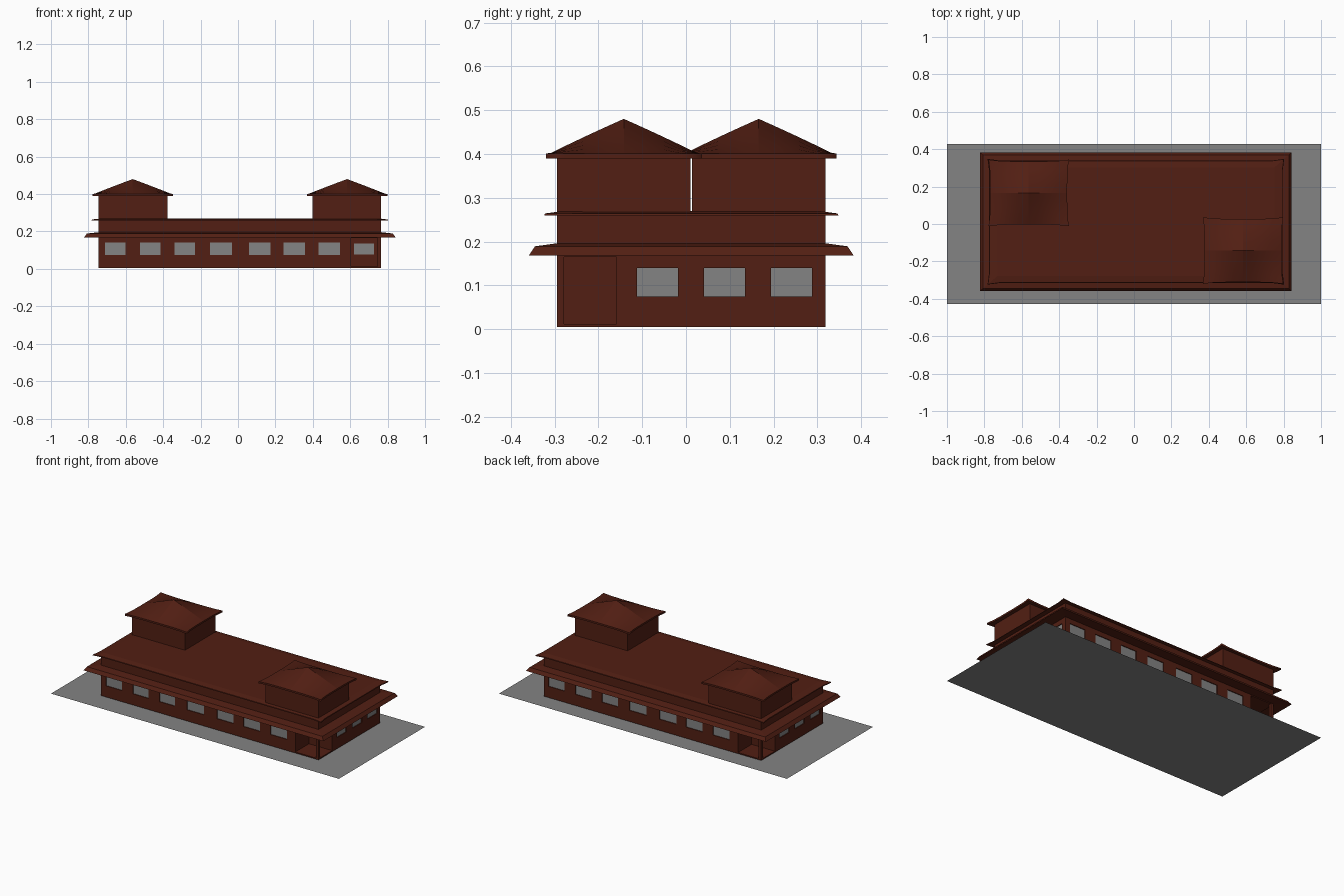
import bpy, bmesh, math
from mathutils import Vector, Matrix

if "Cube" in bpy.data.objects:
    bpy.data.objects.remove(bpy.data.objects["Cube"])

CX, CY = 0.010, 0.012          # building centre
HX, HY = 0.755, 0.306          # building half sizes
FLIP = Matrix.Rotation(math.pi, 4, 'Z')


def material(name, r, g, b):
    m = bpy.data.materials.new(name)
    m.diffuse_color = (r, g, b, 1)
    m.use_nodes = True
    m.node_tree.nodes["Principled BSDF"].inputs["Base Color"].default_value = m.diffuse_color
    return m


brick = material("dark_red_brown", 0.085, 0.0135, 0.0065)
grey = material("dark_grey", 0.228, 0.228, 0.228)


def finish(name, bm, mat=brick, paired=False):
    """Make an object; paired adds the copy turned half a circle."""
    bmesh.ops.recalc_face_normals(bm, faces=bm.faces)
    for i in range(2 if paired else 1):
        me = bpy.data.meshes.new(name)
        bm.to_mesh(me)
        me.materials.append(mat)
        if i:
            me.transform(FLIP)
        me.transform(Matrix.Translation((CX, CY, 0)))
        ob = bpy.data.objects.new(name + ("_back" if i else ""), me)
        bpy.context.collection.objects.link(ob)
    bm.free()
    return ob


def add_box(bm, x0, x1, y0, y1, z0, z1):
    m = Matrix.Translation(((x0 + x1) / 2, (y0 + y1) / 2, (z0 + z1) / 2))
    bmesh.ops.create_cube(bm, size=1, matrix=m @ Matrix.Diagonal((x1 - x0, y1 - y0, z1 - z0, 1)))


def box(name, *dims, **kw):
    bm = bmesh.new()
    add_box(bm, *dims)
    return finish(name, bm, **kw)


def ring(hx, hy, z, flare=0):
    """Rectangle whose corners stick out a little past its sides."""
    n = 0.06
    q = [(hx - flare, 0), (hx - flare, hy - n), (hx, hy), (hx - n, hy - flare), (0, hy - flare)]
    half = q[:4] + [(-x, y) for x, y in q[:0:-1]]
    return [Vector((x, y, z)) for x, y in half + [(-x, -y) for x, y in half]]


def loft(name, rings, cap=False):
    bm = bmesh.new()
    rows = [[bm.verts.new(p) for p in r] for r in rings]
    for a, b in zip(rows, rows[1:]):
        for i in range(len(a)):
            j = (i + 1) % len(a)
            bm.faces.new((a[i], a[j], b[j], b[i]))
    if cap:
        bm.faces.new(rows[-1])
    return finish(name, bm)


# Ground slab
bm = bmesh.new()
bmesh.ops.create_grid(bm, x_segments=1, y_segments=1, size=1,
                      matrix=Matrix.Translation((-CX, -CY, 0)) @ Matrix.Diagonal((1, 0.427, 1, 1)))
finish("ground_slab", bm, mat=grey)

# Window positions (centre, half width), front and right side
front = [(-0.666, .055), (-0.48, .055), (-0.295, .055), (-0.100, .059),
         (0.107, .058), (0.291, .057), (0.478, .057)]
side = [-0.077, 0.076, 0.229]
PORCH_X, PORCH_Y = 0.594, -0.171
wz0, wz1, d = 0.075, 0.14, 0.008

# Cutter: window recesses and open corner porches
cut = bmesh.new()
for x, w in front:
    add_box(cut, x - w, x + w, -HY - .1, -HY + d, wz0, wz1)
for y in side:
    add_box(cut, HX - d, HX + .1, y - .047, y + .047, wz0, wz1)
add_box(cut, PORCH_X, HX + .1, -HY - .1, PORCH_Y, 0.012, 0.165)
add_box(cut, 0.610, 0.717, PORCH_Y - .02, PORCH_Y + d, wz0 + .003, wz1 - .003)
geo = bmesh.ops.duplicate(cut, geom=cut.verts[:] + cut.edges[:] + cut.faces[:])["geom"]
bmesh.ops.rotate(cut, matrix=FLIP, verts=[v for v in geo if isinstance(v, bmesh.types.BMVert)])
cutter = finish("wall_cutter", cut)
cutter.hide_render = True
cutter.hide_viewport = True

# Ground floor walls
walls = box("ground_floor_walls", -HX, HX, -HY, HY, 0.005, 0.192)
mod = walls.modifiers.new("openings", 'BOOLEAN')
mod.object = cutter
mod.solver = 'EXACT'
mod.use_self = True

# Window panes, just in front of the recess backs
bm = bmesh.new()
for x, w in front:
    add_box(bm, x - w, x + w, -HY + d - .003, -HY + d + .002, wz0, wz1)
for y in side:
    add_box(bm, HX - d - .002, HX - d + .003, y - .047, y + .047, wz0, wz1)
add_box(bm, 0.610, 0.717, PORCH_Y + d - .003, PORCH_Y + d + .002, wz0 + .003, wz1 - .003)
finish("window_panes", bm, mat=grey, paired=True)

# Porch corner posts
box("porch_post", HX - .018, HX, -HY, -HY + .016, 0.005, 0.168, paired=True)

# Lower eave, upper storey and upper roof
loft("lower_eave", [ring(HX, HY, .17), ring(.833, .371, .168), ring(.818, .357, .189), ring(HX, HY, .196)])
box("upper_storey", -HX, HX, -HY, HY, 0.19, 0.26)
loft("upper_roof", [ring(HX, HY, .259), ring(.793, .336, .259, .008), ring(.791, .334, .264, .008),
                    ring(.74, .29, .27)], cap=True)

# Corner towers
TX, TY = 0.573, -0.154
box("tower_walls", TX - .185, TX + .182, TY - .152, TY + .152, 0.262, 0.395, paired=True)

# Tower roofs: a thin eave plate rising to a peak, ridges to the side middles
bm = bmesh.new()
bmesh.ops.create_grid(bm, x_segments=8, y_segments=8, size=1)
for e in bm.edges:
    m = (e.verts[0].co + e.verts[1].co) / 2
    e.smooth = not (abs(m.x) < 1e-4 or abs(m.y) < 1e-4 or e.is_boundary)
for f in bm.faces:
    f.smooth = True
for v in bm.verts:
    u, w = v.co.x, v.co.y
    a, b = abs(u), abs(w)
    v.co = (TX + u * (.215 - .009 * (1 - b ** 4) * a), TY + w * (.178 - .009 * (1 - a ** 4) * b),
            .401 + .079 * (1 - a) * (1 - b))
rim = [e for e in bm.edges if e.is_boundary]
low = bmesh.ops.extrude_edge_only(bm, edges=rim)["geom"]
for v in low:
    if isinstance(v, bmesh.types.BMVert):
        v.co.z = .39
under = [e for e in low if isinstance(e, bmesh.types.BMEdge)]
for e in under:
    e.smooth = False
bmesh.ops.contextual_create(bm, geom=under)
finish("tower_roof", bm, paired=True)
